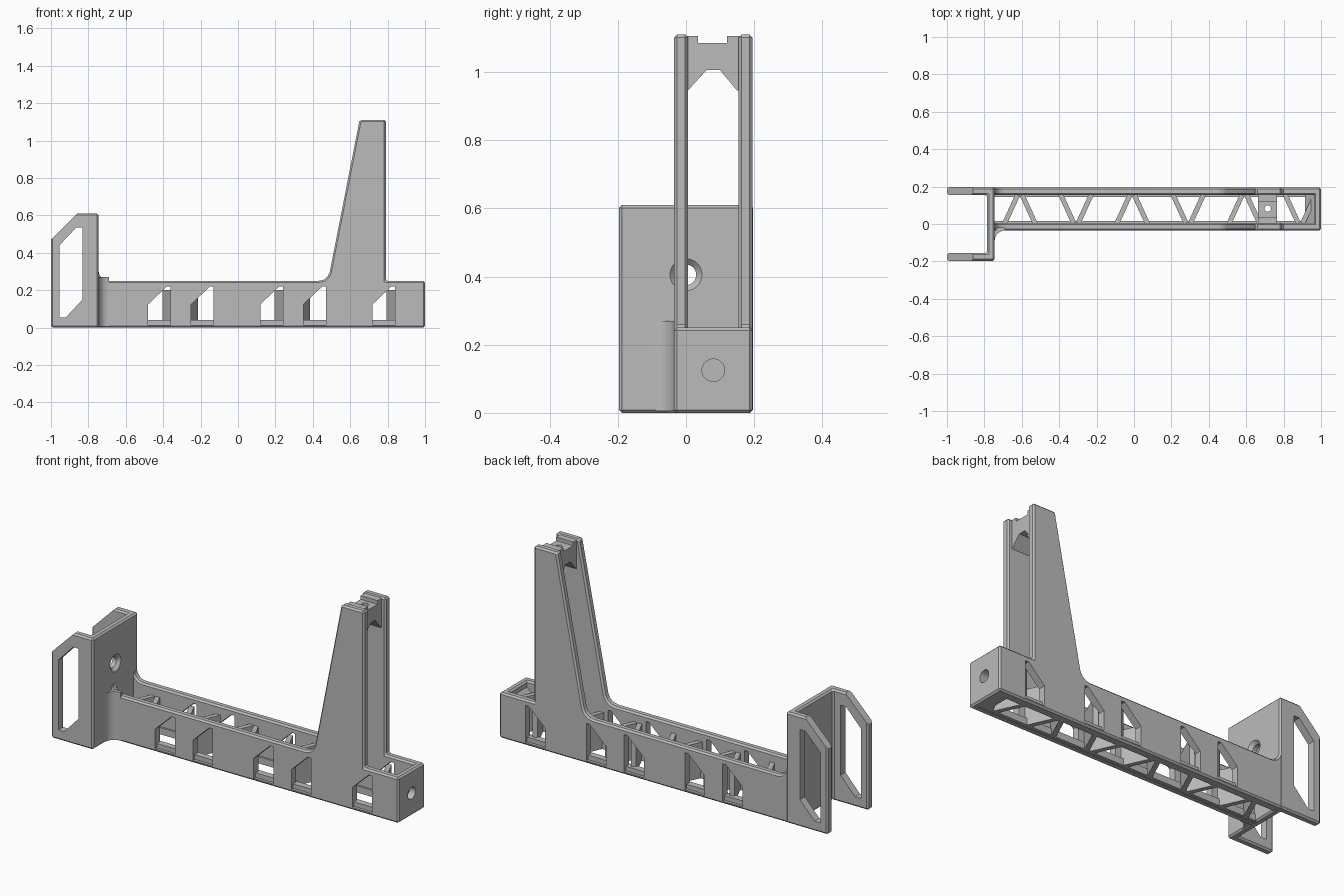
import bpy, bmesh, math
from mathutils import Vector

cube = bpy.data.objects.get("Cube")
if cube:
    bpy.data.objects.remove(cube, do_unlink=True)

grey = bpy.data.materials.new("plain_grey")
grey.use_nodes = True
COLOUR = (0.5, 0.5, 0.5, 1)
grey.diffuse_color = COLOUR
grey.node_tree.nodes["Principled BSDF"].inputs["Base Color"].default_value = COLOUR

PLACE = {"x": lambda u, v, d: (d, u, v),
         "y": lambda u, v, d: (u, d, v),
         "z": lambda u, v, d: (u, v, d)}


def arc(cu, cv, r, start, end, steps=8):
    """Points on an arc, angles in degrees."""
    angles = [math.radians(start + (end - start) * i / steps) for i in range(steps + 1)]
    return [(cu + r * math.cos(a), cv + r * math.sin(a)) for a in angles]


def prism(name, points, axis, low, high, bevel=0.0):
    """Extrude a flat outline along an axis, with optional chamfered edges."""
    bm = bmesh.new()
    rings = [[bm.verts.new(PLACE[axis](u, v, d)) for u, v in points] for d in (low, high)]
    for ring in rings:
        bm.faces.new(ring)
    n = len(points)
    for i in range(n):
        j = (i + 1) % n
        bm.faces.new((rings[0][i], rings[0][j], rings[1][j], rings[1][i]))
    bmesh.ops.recalc_face_normals(bm, faces=bm.faces)
    mesh = bpy.data.meshes.new(name)
    bm.to_mesh(mesh)
    bm.free()
    mesh.materials.append(grey)
    ob = bpy.data.objects.new(name, mesh)
    bpy.context.collection.objects.link(ob)
    if bevel:
        mod = ob.modifiers.new("chamfer", "BEVEL")
        mod.width = bevel
        mod.segments = 1
        mod.limit_method = "ANGLE"
        mod.angle_limit = math.radians(35)
    return ob


def box(name, x, y, z, bevel=0.0):
    return prism(name, [(x[0], y[0]), (x[1], y[0]), (x[1], y[1]), (x[0], y[1])], "z", *z, bevel)


def cone_cutter(x, y, z, r1, r2, depth):
    """Round cutter lying along x."""
    bpy.ops.mesh.primitive_cone_add(vertices=32, radius1=r1, radius2=r2, depth=depth,
                                    location=(x, y, z), rotation=(0, math.pi / 2, 0))
    ob = bpy.context.object
    ob.data.materials.append(grey)
    return ob


def finish(ob, cutters=()):
    """Cut the part, bake its modifiers and shade it."""
    for cutter in cutters:
        mod = ob.modifiers.new("cut", "BOOLEAN")
        mod.operation = "DIFFERENCE"
        mod.solver = "EXACT"
        mod.object = cutter
    bpy.context.view_layer.update()
    deps = bpy.context.evaluated_depsgraph_get()
    mesh = bpy.data.meshes.new_from_object(ob.evaluated_get(deps))
    ob.modifiers.clear()
    ob.data = mesh
    for cutter in cutters:
        bpy.data.objects.remove(cutter, do_unlink=True)
    bpy.ops.object.select_all(action="DESELECT")
    ob.select_set(True)
    bpy.context.view_layer.objects.active = ob
    bpy.ops.object.shade_smooth_by_angle(angle=math.radians(30))


FRONT, BACK = -0.035, 0.195
WALL = 0.041
CHAMFER = 0.009

# side walls, each rising into a tapered tower
wall_outline = [(-0.765, 0), (0.985, 0), (0.985, 0.25), (0.79, 0.25), (0.79, 1.11), (0.65, 1.11),
                (0.49, 0.295), (0.478, 0.272), (0.458, 0.256), (0.43, 0.25)]
wall_outline += arc(-0.69, 0.305, 0.055, 270, 180)
wall_outline += [(-0.765, 0.305)]
for name, low in (("front_wall", FRONT), ("back_wall", BACK - WALL)):
    wall = prism(name, wall_outline, "y", low, low + WALL, CHAMFER)
    windows = []
    for x in (-0.48, -0.25, 0.12, 0.35, 0.72):
        shape = [(x, 0.015), (x + 0.12, 0.015), (x + 0.12, 0.22), (x + 0.1, 0.22), (x, 0.125)]
        windows.append(prism("window_cutter", shape, "y", low - 0.1, low + 0.1))
    finish(wall, windows)

# lower chords along the inside of the walls
for name, y in (("front_chord", (-0.02, 0.016)), ("back_chord", (0.144, 0.18))):
    finish(box(name, (-0.76, 0.98), y, (0.003, 0.04)))

# zigzag ribs between the walls
for i in range(6):
    apex = -0.61 + 0.3 * i
    apex_y, foot_y = (0.155, 0.0) if i % 2 == 0 else (0.005, 0.16)
    for side in (-1, 1):
        a = Vector((apex + side * 0.012, apex_y))
        b = Vector((apex + side * 0.083, foot_y))
        if b.x > 0.98:
            b.x = 0.975
        across = (b - a).orthogonal().normalized() * 0.013
        corners = [a + across, b + across, b - across, a - across]
        finish(prism("rib", [tuple(c) for c in corners], "z", 0.003, 0.2))

# closed end with a round hole and a sloping block behind it
bolt_y, bolt_z = 0.08, 0.125
cap = box("end_cap", (0.962, 1.0), (FRONT, BACK), (0, 0.25), CHAMFER)
finish(cap, [cone_cutter(0.98, bolt_y, bolt_z, 0.033, 0.033, 0.2)])
block = prism("end_block", [(0.915, 0.003), (0.97, 0.003), (0.97, 0.225), (0.915, 0.17)],
              "y", 0.0, 0.16)
finish(block, [cone_cutter(0.95, bolt_y, bolt_z, 0.033, 0.033, 0.2)])

# saddle joining the tower tops
saddle_outline = [(-0.01, 1.105), (0.035, 1.105), (0.035, 1.085), (0.12, 1.085), (0.12, 1.105),
                  (0.17, 1.105), (0.17, 0.945), (0.15, 0.945), (0.1, 1.005), (0.06, 1.005),
                  (0.005, 0.945), (-0.01, 0.945)]
saddle = prism("saddle", saddle_outline, "x", 0.662, 0.765)
finish(saddle, [prism("screw_cutter", arc(0.715, 0.083, 0.017, 0, 345, 23), "z", 0.9, 1.2)])

# U-shaped bracket with clipped corners, arm slots and a countersunk hole
bracket_outline = [(-1, -0.197), (-0.745, -0.197), (-0.745, 0.197), (-1, 0.197),
                   (-1, 0.155), (-0.785, 0.155), (-0.785, -0.155), (-1, -0.155)]
bracket = prism("bracket", bracket_outline, "z", 0, 0.61, CHAMFER)
slot = [(-0.955, 0.44), (-0.865, 0.535), (-0.832, 0.535), (-0.832, 0.15),
        (-0.92, 0.055), (-0.955, 0.055)]
finish(bracket, [
    prism("corner_cutter", [(-1.1, 0.37), (-0.855, 0.615), (-0.855, 0.8), (-1.1, 0.8)], "y", -0.4, 0.4),
    prism("slot_cutter", slot, "y", -0.4, 0.4),
    cone_cutter(-0.765, 0, 0.405, 0.03, 0.03, 0.2),
    cone_cutter(-0.75, 0, 0.405, 0.03, 0.054, 0.024)])

# rounded gusset between the bracket and the front wall
gusset_outline = arc(-0.69, -0.09, 0.055, 180, 90) + [(-0.69, -0.02), (-0.76, -0.02), (-0.76, -0.09)]
finish(prism("gusset", gusset_outline, "z", 0.005, 0.27))
